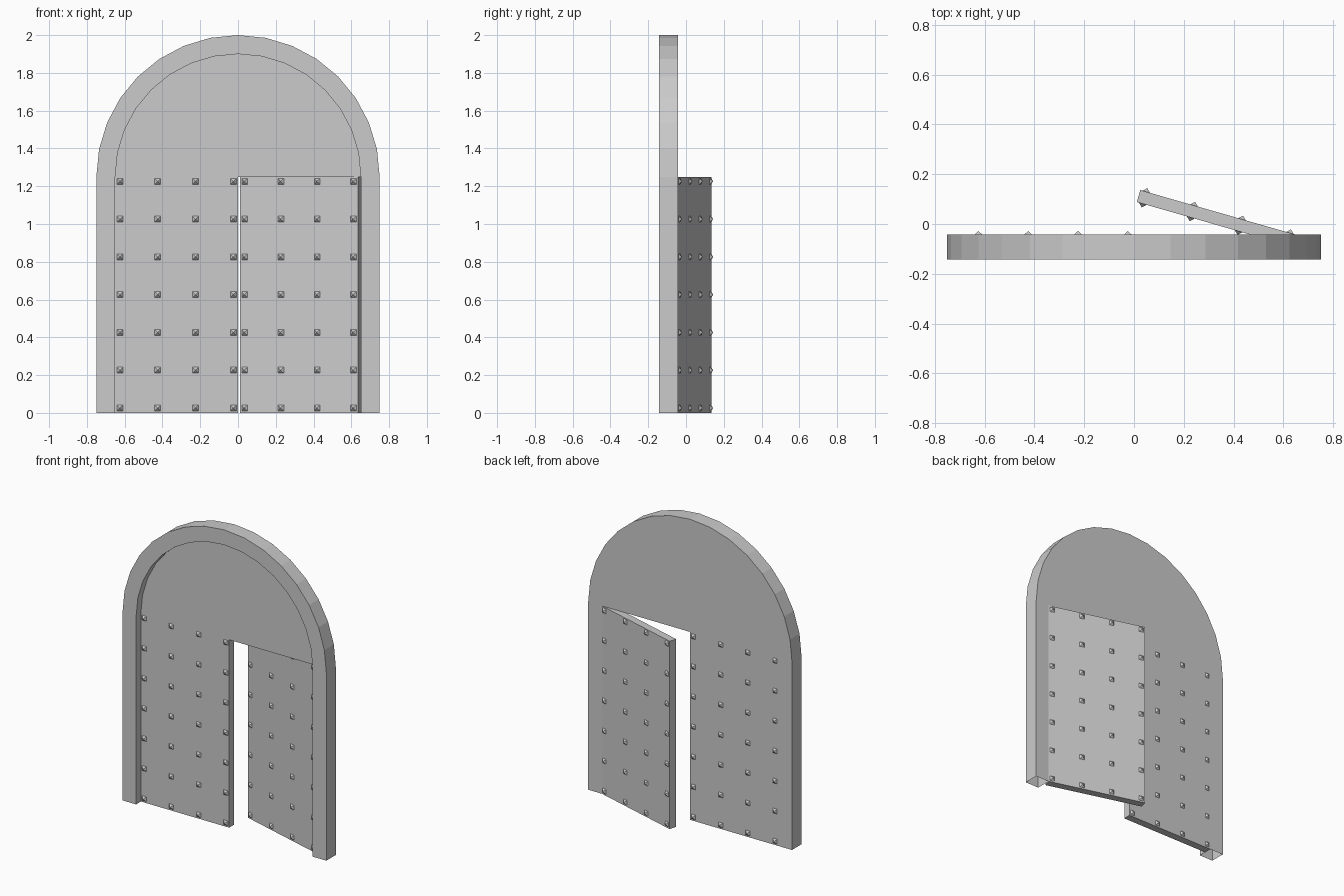
import bpy, bmesh, math
from mathutils import Matrix, Vector

if "Cube" in bpy.data.objects:
    bpy.data.objects.remove(bpy.data.objects["Cube"])

R_OUT, R_IN, SPRING = 0.75, 0.65, 1.25
Y_FRONT, Y_BACK = -0.143, -0.043
DOOR_T = 0.05
SEGMENTS = 16
OPEN_ANGLE = math.radians(16)


def finish(name, bm):
    bmesh.ops.recalc_face_normals(bm, faces=bm.faces)
    mesh = bpy.data.meshes.new(name)
    bm.to_mesh(mesh)
    bm.free()
    obj = bpy.data.objects.new(name, mesh)
    bpy.context.collection.objects.link(obj)
    return obj


def arc(r):
    return [(r * math.cos(math.pi * i / SEGMENTS), SPRING + r * math.sin(math.pi * i / SEGMENTS))
            for i in range(SEGMENTS + 1)]


# Arched frame: square section swept along the arch, open at the feet
bm = bmesh.new()
paths = []
for r, y in ((R_OUT, Y_FRONT), (R_OUT, Y_BACK), (R_IN, Y_BACK), (R_IN, Y_FRONT)):
    pts = [(r, 0)] + arc(r) + [(-r, 0)]
    paths.append([bm.verts.new((x, y, z)) for x, z in pts])
for k in range(4):
    a, b = paths[k], paths[(k + 1) % 4]
    for i in range(len(a) - 1):
        bm.faces.new((a[i], a[i + 1], b[i + 1], b[i]))
finish("arch_frame", bm)

# Half-round panel above the doors
bm = bmesh.new()
face = bm.faces.new([bm.verts.new((x, Y_BACK, z)) for x, z in arc(R_IN)])
ext = bmesh.ops.extrude_face_region(bm, geom=[face], use_keep_orig=True)
for v in ext["geom"]:
    if isinstance(v, bmesh.types.BMVert):
        v.co.y -= DOOR_T
finish("arch_panel", bm)


def stud(bm, x, z, side):
    """Small pyramid on the front (-1) or back (+1) of a door."""
    h, y = 0.016, (0 if side > 0 else -DOOR_T)
    base = [bm.verts.new((x + sx * h, y, z + sz * h))
            for sx, sz in ((-1, -1), (1, -1), (1, 1), (-1, 1))]
    tip = bm.verts.new((x, y + side * 0.015, z))
    for i in range(4):
        bm.faces.new((base[i], base[(i + 1) % 4], tip))
    bm.faces.new(base)


def door(name, direction, angle):
    """Door leaf with its origin on the rear hinge edge, extending along direction."""
    def place(bm, part):
        obj = finish(part, bm)
        obj.location = (-direction * R_IN, Y_BACK, 0)
        obj.rotation_euler.z = angle

    bm = bmesh.new()
    size = Matrix.Diagonal((R_IN, DOOR_T, SPRING, 1))
    centre = Vector((direction * R_IN / 2, -DOOR_T / 2, SPRING / 2))
    bmesh.ops.create_cube(bm, size=1, matrix=Matrix.Translation(centre) @ size)
    place(bm, name)

    # Grid of studs on both faces
    bm = bmesh.new()
    for col in range(4):
        for row in range(7):
            for side in (-1, 1):
                stud(bm, direction * (0.025 + 0.2 * col), 0.026 + 0.2 * row, side)
    place(bm, name + "_studs")


door("left_door", 1, 0)
door("right_door", -1, -OPEN_ANGLE)
